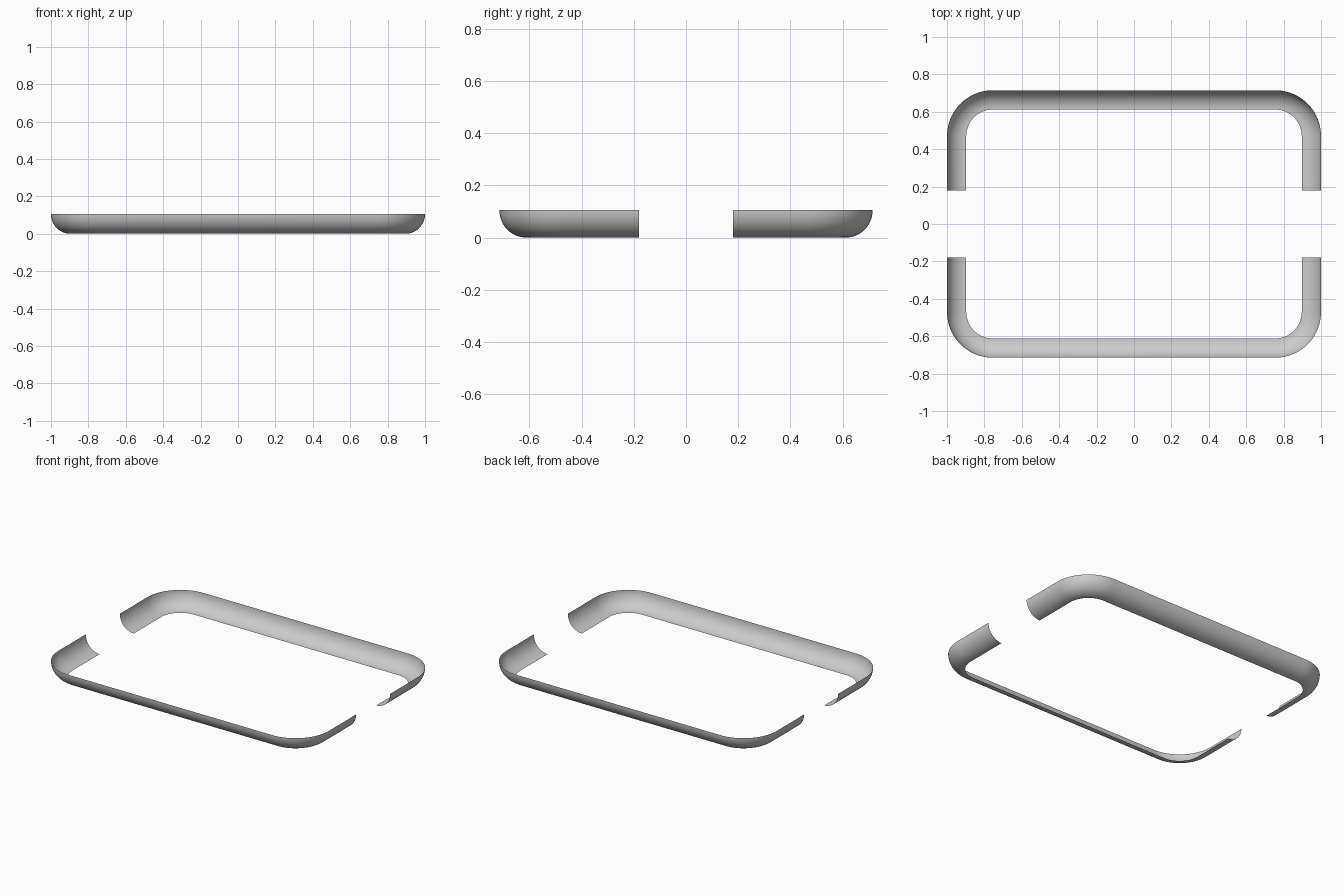
import bpy, bmesh, math

if "Cube" in bpy.data.objects:
    bpy.data.objects.remove(bpy.data.objects["Cube"])

HALF_X, HALF_Y = 1.0, 0.715   # outer half sizes
CORNER = 0.245                # outer corner radius in plan
LIP, HEIGHT = 0.103, 0.105    # width and height of the curved section
GAP = 0.18                    # half width of the side openings
ARC, PROF = 20, 14            # segments per corner and per section

# Plan path of one quarter: (position, outward direction)
cx, cy = HALF_X - CORNER, HALF_Y - CORNER
path = [((HALF_X, GAP), (1, 0))]
for i in range(ARC + 1):
    a = math.pi / 2 * i / ARC
    d = (math.cos(a), math.sin(a))
    path.append(((cx + CORNER * d[0], cy + CORNER * d[1]), d))
path.append(((0, HALF_Y), (0, 1)))

# Quarter-round section: inset from the outer edge, and height
section = []
for j in range(PROF + 1):
    t = math.pi / 2 * j / PROF
    section.append((LIP * (1 - math.cos(t)), HEIGHT * (1 - math.sin(t))))

# Sweep the section along the path
bm = bmesh.new()
rings = [[bm.verts.new((p[0] - d[0] * o, p[1] - d[1] * o, z)) for o, z in section]
         for p, d in path]
for r0, r1 in zip(rings, rings[1:]):
    for j in range(PROF):
        bm.faces.new((r0[j], r0[j + 1], r1[j + 1], r1[j]))
bm.normal_update()
if sum(f.normal.z for f in bm.faces) > 0:   # outside of the shell faces out and down
    bmesh.ops.reverse_faces(bm, faces=bm.faces[:])
for f in bm.faces:
    f.smooth = True

mesh = bpy.data.meshes.new("rounded_edge_trim")
bm.to_mesh(mesh)
bm.free()
trim = bpy.data.objects.new("rounded_edge_trim", mesh)
bpy.context.collection.objects.link(trim)

# Mirror into all four corners
m = trim.modifiers.new("mirror", 'MIRROR')
m.use_axis = (True, True, False)
m.use_clip = True
m.merge_threshold = 0.0005
